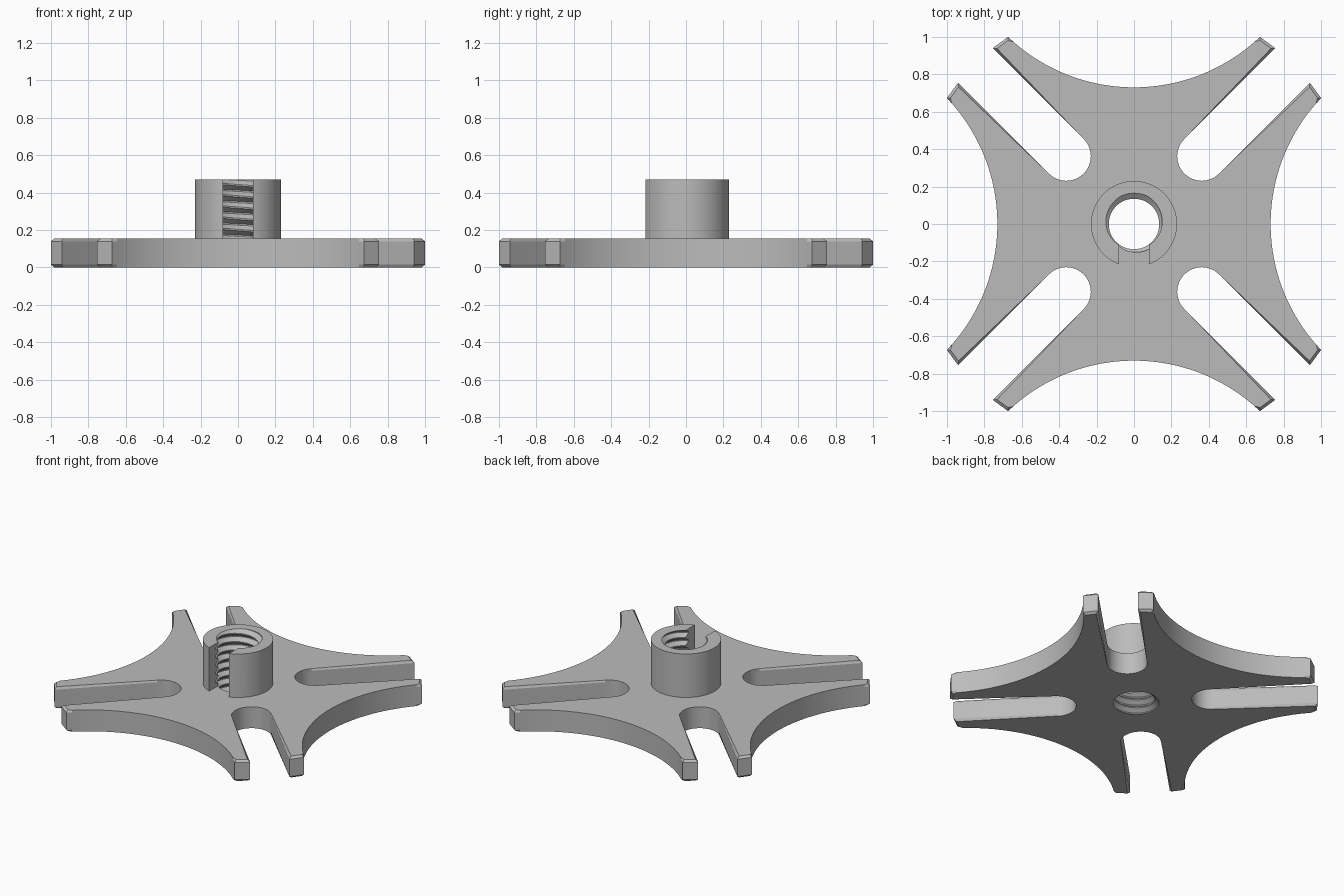
import bpy, bmesh, math
from math import sin, cos, pi, atan2, sqrt

cube = bpy.data.objects.get("Cube")
if cube:
    bpy.data.objects.remove(cube, do_unlink=True)

grey = bpy.data.materials.new("machined grey")
grey.use_nodes = True
grey.diffuse_color = (0.5, 0.5, 0.5, 1)
grey.node_tree.nodes["Principled BSDF"].inputs["Base Color"].default_value = (0.5, 0.5, 0.5, 1)


def add_object(name, bm):
    bmesh.ops.recalc_face_normals(bm, faces=bm.faces)
    mesh = bpy.data.meshes.new(name)
    bm.to_mesh(mesh)
    bm.free()
    mesh.materials.append(grey)
    obj = bpy.data.objects.new(name, mesh)
    bpy.context.collection.objects.link(obj)
    return obj


def prism(name, outline, z0, z1, chamfer=0):
    bm = bmesh.new()
    low = [bm.verts.new((x, y, z0)) for x, y in outline]
    high = [bm.verts.new((x, y, z1)) for x, y in outline]
    bm.faces.new(low[::-1])
    bm.faces.new(high)
    for i in range(len(outline)):
        j = (i + 1) % len(outline)
        bm.faces.new((low[i], low[j], high[j], high[i]))
    if chamfer:
        rims = [e for e in bm.edges if abs(e.verts[0].co.z - e.verts[1].co.z) < 1e-6]
        bmesh.ops.bevel(bm, geom=rims, offset=chamfer, segments=1, affect='EDGES')
    return add_object(name, bm)


def arc(cx, cy, r, a0, a1, steps):
    angles = [a0 + (a1 - a0) * i / steps for i in range(steps + 1)]
    return [(cx + r * cos(a), cy + r * sin(a)) for a in angles]


def combine(target, other, operation):
    mod = target.modifiers.new("combine", 'BOOLEAN')
    mod.operation = operation
    mod.solver = 'EXACT'
    mod.object = other
    bpy.context.view_layer.objects.active = target
    bpy.ops.object.modifier_apply(modifier=mod.name)
    bpy.data.objects.remove(other, do_unlink=True)


# One quarter of the wheel outline: concave edge, arm tip, rounded slot
PLATE_TOP, HUB_TOP = 0.155, 0.47
WHEEL_R, DISH_R = 1.206, 0.975
DISH_D = WHEEL_R * sqrt(2)
SLOT_C, SLOT_R = 0.362, 0.131

tip_y = (WHEEL_R ** 2 + DISH_D ** 2 - DISH_R ** 2) / (2 * DISH_D)
tip_x = sqrt(WHEEL_R ** 2 - tip_y ** 2)
dish = atan2(tip_y - DISH_D, tip_x)
quarter = arc(0, DISH_D, DISH_R, dish, -pi - dish, 40)
# Slot on the upper left diagonal, entered from the arm tip
mouth = sqrt(WHEEL_R ** 2 - SLOT_R ** 2)
s = sqrt(0.5)
quarter.append(((SLOT_R - mouth) * s, (SLOT_R + mouth) * s))
quarter += arc(-SLOT_C, SLOT_C, SLOT_R, pi / 4, -3 * pi / 4, 20)
quarter.append(((-SLOT_R - mouth) * s, (mouth - SLOT_R) * s))

outline = []
for k in range(4):
    c, n = round(cos(k * pi / 2)), round(sin(k * pi / 2))
    outline += [(x * c - y * n, x * n + y * c) for x, y in quarter]
wheel = prism("slotted_wheel", outline, 0, PLATE_TOP, 0.015)

# Hub with a notch at the front, sunk into the plate
HUB_R, NOTCH = 0.23, 0.08
gap = math.asin(NOTCH / HUB_R)
hub_outline = arc(0, 0, HUB_R, -pi / 2 + gap, 1.5 * pi - gap, 72)
hub_outline += [(-NOTCH, -0.05), (NOTCH, -0.05)]
combine(wheel, prism("hub", hub_outline, 0.06, HUB_TOP), 'UNION')

# Threaded rod that cuts the bore
PITCH, TURNS, COLS = 0.06, 12, 48
THREAD = [(0, 0.135), (0.125, 0.135), (0.5, 0.165), (0.625, 0.165)]
START = HUB_TOP - PITCH * 9.8125
bm = bmesh.new()
rows = [(t + p, r) for t in range(TURNS) for p, r in THREAD]
grid = []
for j in range(COLS):
    a = 2 * pi * j / COLS
    grid.append([bm.verts.new((r * cos(a), r * sin(a), START + PITCH * (p + j / COLS)))
                 for p, r in rows])
step = len(THREAD)
# The last column joins the first one a full turn higher
grid[0] += [bm.verts.new((r, 0, START + PITCH * (TURNS + p))) for p, r in THREAD]
grid.append(grid[0][step:])
for left, right in zip(grid, grid[1:]):
    for i in range(len(rows) - 1):
        bm.faces.new((left[i], right[i], right[i + 1], left[i + 1]))
# Close both ends with fans
for z in (START - 0.1, START + PITCH * TURNS + 0.2):
    centre = bm.verts.new((0, 0, z))
    upper = z > 0
    for e in [e for e in bm.edges if len(e.link_faces) == 1
              and centre not in e.verts
              and (e.verts[0].co.z > HUB_TOP) == upper]:
        bm.faces.new((e.verts[0], e.verts[1], centre))
combine(wheel, add_object("bore_cutter", bm), 'DIFFERENCE')

bpy.ops.object.select_all(action='DESELECT')
wheel.select_set(True)
bpy.context.view_layer.objects.active = wheel
bpy.ops.object.shade_smooth_by_angle(angle=math.radians(25))
